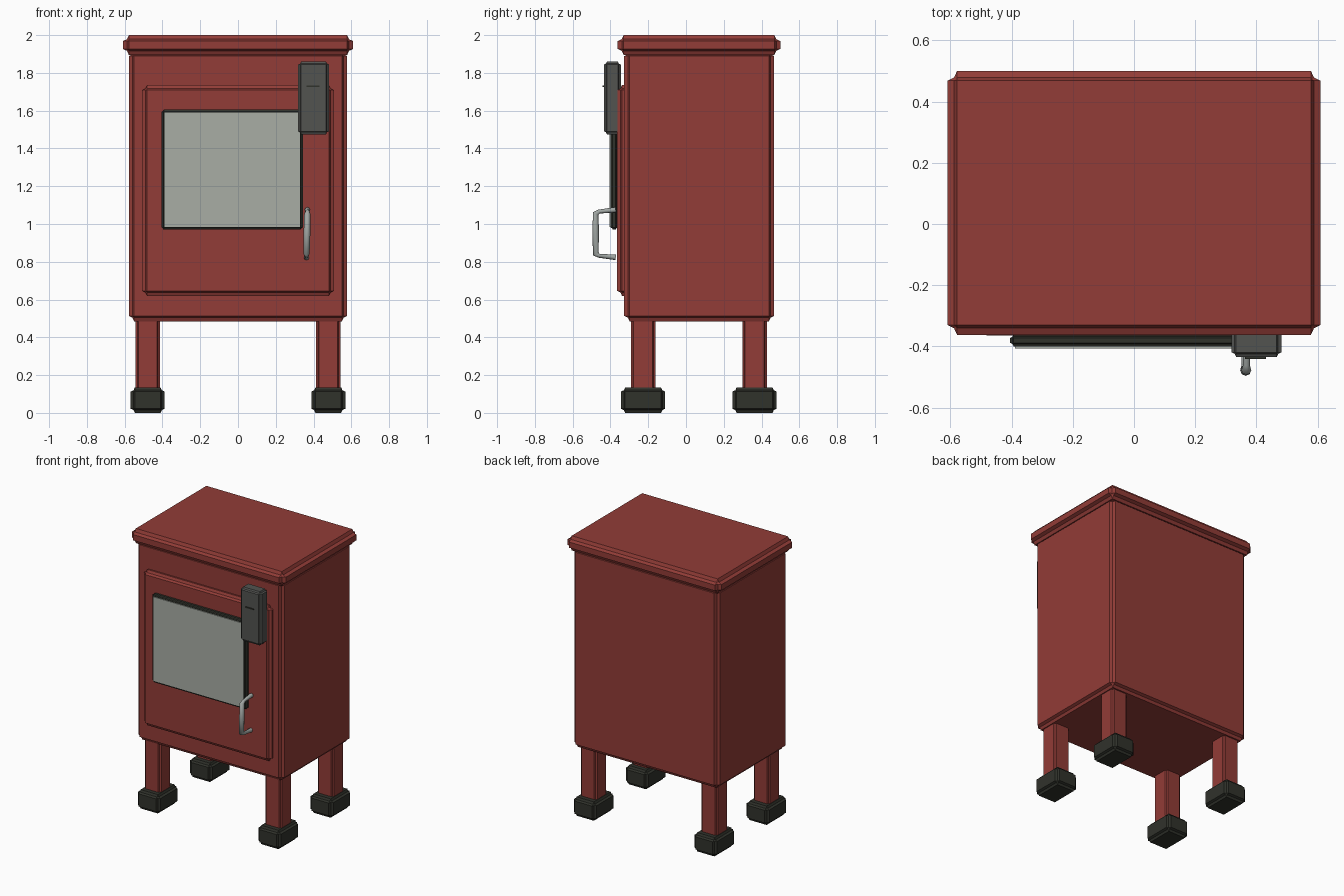
import bpy
import bmesh
from mathutils import Vector

cube = bpy.data.objects.get("Cube")
if cube:
    bpy.data.objects.remove(cube, do_unlink=True)


def linear(value):
    s = value / 255
    return s / 12.92 if s <= 0.04045 else ((s + 0.055) / 1.055) ** 2.4


def material(name, r, g, b):
    colour = (linear(r), linear(g), linear(b), 1)
    mat = bpy.data.materials.new(name)
    mat.use_nodes = True
    mat.diffuse_color = colour
    mat.node_tree.nodes["Principled BSDF"].inputs["Base Color"].default_value = colour
    return mat


red = material("red enamel", 146, 60, 55)
black = material("black iron", 48, 50, 43)
charcoal = material("charcoal plastic", 82, 83, 80)
glass = material("grey glass", 168, 174, 165)
steel = material("brushed steel", 160, 166, 163)


def box(name, mat, x, y, z, bevel=0.0):
    """Box between (min, max) pairs, with a coved bevel on its edges."""
    mesh = bpy.data.meshes.new(name)
    bm = bmesh.new()
    bmesh.ops.create_cube(bm, size=1)
    low, high = (Vector(c) for c in zip(x, y, z))
    for v in bm.verts:
        v.co = (low + high) / 2 + v.co * (high - low)
    bm.to_mesh(mesh)
    bm.free()
    mesh.materials.append(mat)
    obj = bpy.data.objects.new(name, mesh)
    bpy.context.collection.objects.link(obj)
    if bevel:
        mod = obj.modifiers.new("coved edge", 'BEVEL')
        mod.width = bevel
        mod.segments = 2
        mod.profile = 0.1
    return obj


def around(centre, half):
    return centre - half, centre + half


# Cabinet and overhanging lid
box("cabinet", red, (-0.578, 0.578), (-0.327, 0.467), (0.485, 1.917), 0.028)
box("lid", red, (-0.61, 0.61), (-0.362, 0.5), (1.895, 2.0), 0.032)

# Four legs, each on an iron foot
for side, x in (("right", -0.478), ("left", 0.478)):
    for end, y in (("front", -0.227), ("back", 0.363)):
        box(f"{end}_{side}_leg", red, around(x, 0.065), around(y, 0.065),
            (0.1, 0.5), 0.015)
        box(f"{end}_{side}_foot", black, around(x, 0.09), around(y, 0.117),
            (0.0, 0.135), 0.022)

# Door with framed window
box("door", red, (-0.507, 0.507), (-0.365, -0.3), (0.62, 1.735), 0.026)
box("window_frame", black, (-0.405, 0.343), (-0.4, -0.36), (0.97, 1.605), 0.012)
box("window_glass", glass, (-0.388, 0.328), (-0.406, -0.398), (0.985, 1.59))

# Control box with a narrow slot on its face
box("control_box", charcoal, (0.318, 0.482), (-0.435, -0.345), (1.475, 1.86), 0.016)
box("control_slot", black, (0.363, 0.432), (-0.441, -0.434), (1.726, 1.734))

# Bent handle: rounded bar with two slimmer arms
curve = bpy.data.curves.new("handle", 'CURVE')
curve.dimensions = '3D'
curve.bevel_depth = 0.018
curve.bevel_resolution = 2
curve.use_fill_caps = True
path = [(-0.372, 1.075, 0.8), (-0.46, 1.066, 0.6), (-0.478, 1.055, 0.9),
        (-0.478, 0.95, 1.0), (-0.478, 0.842, 0.9), (-0.46, 0.832, 0.6),
        (-0.372, 0.823, 0.8)]
spline = curve.splines.new('POLY')
spline.points.add(len(path) - 1)
for point, (y, z, radius) in zip(spline.points, path):
    point.co = (0.365 + (z - 0.95) * 0.02, y, z, 1)
    point.radius = radius
curve.materials.append(steel)
handle = bpy.data.objects.new("handle", curve)
bpy.context.collection.objects.link(handle)
